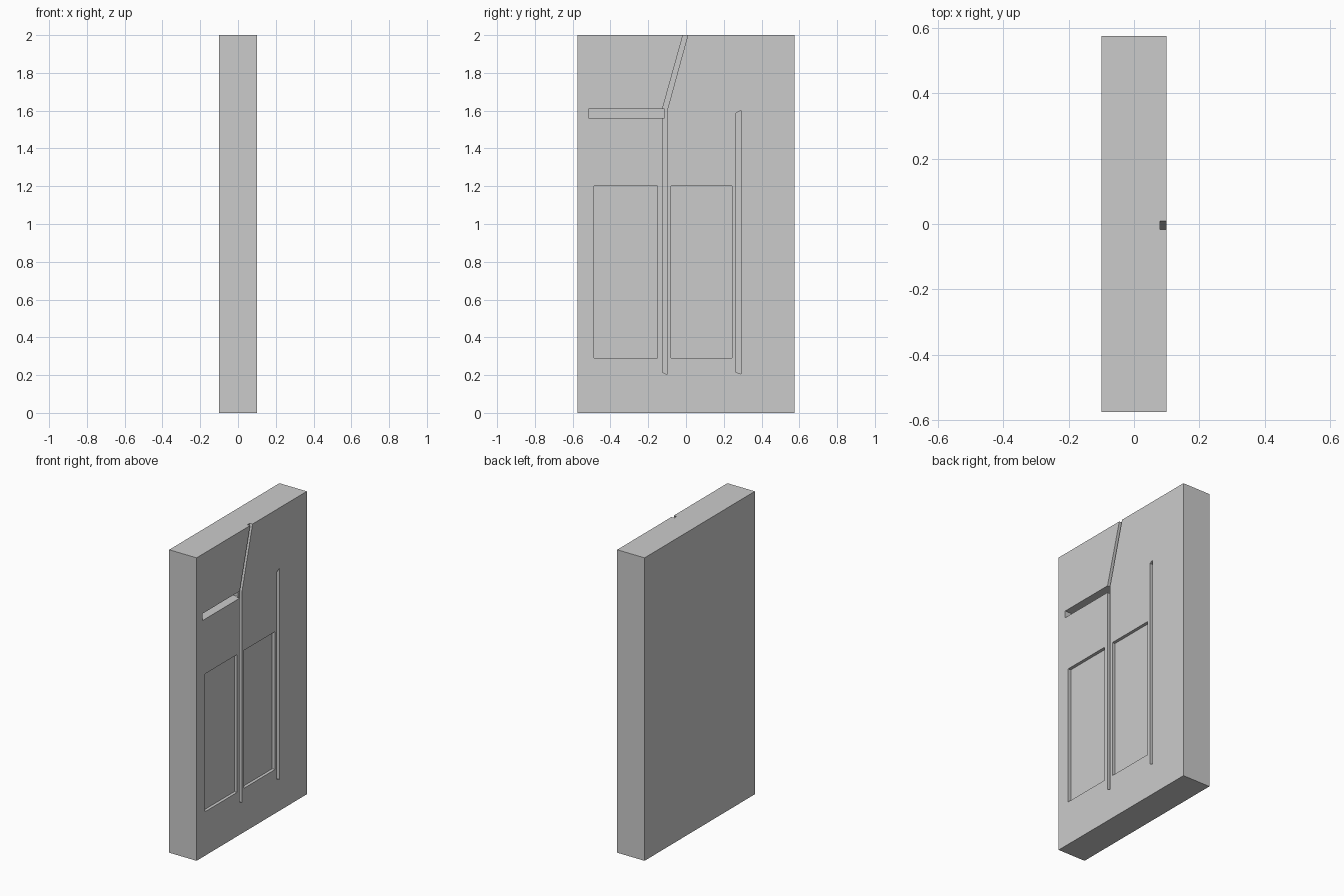
import bpy, bmesh

if "Cube" in bpy.data.objects:
    bpy.data.objects.remove(bpy.data.objects["Cube"])

FACE = 0.1  # x of the decorated face

# door slab
bpy.ops.mesh.primitive_cube_add(size=1, location=(0, 0, 1))
door = bpy.context.object
door.name = "door_slab"
door.scale = (0.2, 1.15, 2)
bpy.ops.object.transform_apply(location=True, scale=True)


def carve(name, profile, depth):
    """Cut a (y, z) outline into the face to the given depth."""
    bm = bmesh.new()
    face = bm.faces.new([bm.verts.new((FACE - depth, y, z)) for y, z in profile])
    out = bmesh.ops.extrude_face_region(bm, geom=[face])["geom"]
    for v in out:
        if isinstance(v, bmesh.types.BMVert):
            v.co.x = FACE + 0.05
    bmesh.ops.recalc_face_normals(bm, faces=bm.faces)
    mesh = bpy.data.meshes.new(name)
    bm.to_mesh(mesh)
    bm.free()
    cutter = bpy.data.objects.new(name, mesh)
    bpy.context.collection.objects.link(cutter)
    mod = door.modifiers.new(name, "BOOLEAN")
    mod.operation, mod.solver, mod.object = "DIFFERENCE", "EXACT", cutter
    bpy.context.view_layer.objects.active = door
    bpy.ops.object.modifier_apply(modifier=mod.name)
    bpy.data.objects.remove(cutter)


# two sunken panels
for y0, y1 in ((-0.487, -0.152), (-0.08, 0.243)):
    carve("panel_recess", [(y0, 0.29), (y1, 0.29), (y1, 1.2), (y0, 1.2)], 0.02)

# long groove with its slanted upper run
carve("main_groove", [(-0.125, 0.215), (-0.101, 0.203), (-0.101, 1.597), (0.0148, 2.02),
                      (-0.0105, 2.02), (-0.125, 1.608)], 0.02)

# side branch
carve("branch_groove", [(-0.515, 1.562), (-0.113, 1.562), (-0.113, 1.608), (-0.515, 1.608)], 0.08)

# short vertical groove
carve("side_groove", [(0.266, 0.215), (0.29, 0.207), (0.29, 1.6), (0.266, 1.588)], 0.02)
